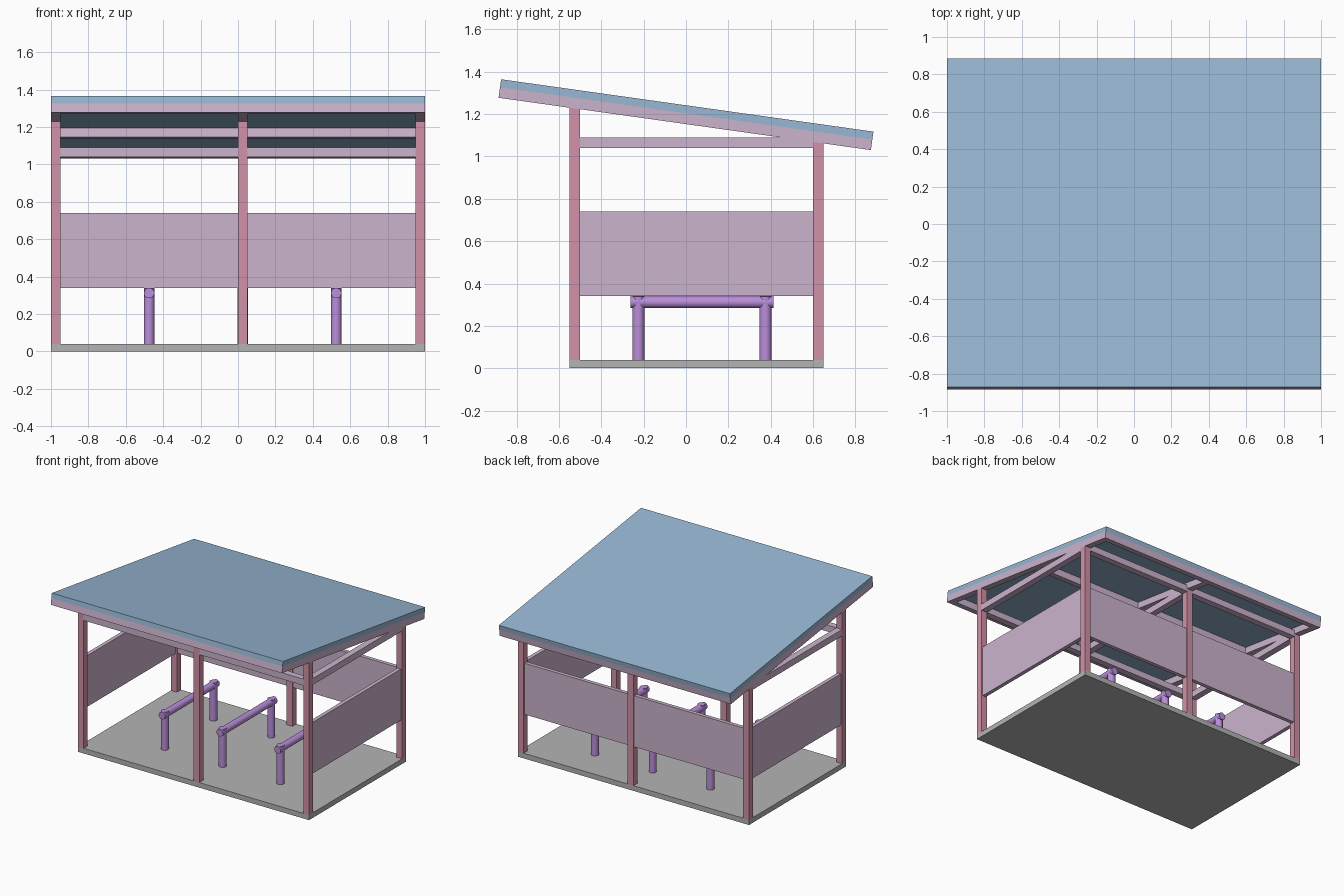
import bpy, bmesh, math
from mathutils import Matrix, Vector

cube = bpy.data.objects.get("Cube")
if cube:
    bpy.data.objects.remove(cube, do_unlink=True)


def material(name, srgb):
    lin = [((c / 255 + 0.055) / 1.055) ** 2.4 for c in srgb] + [1.0]
    m = bpy.data.materials.new(name)
    m.use_nodes = True
    m.diffuse_color = lin
    m.node_tree.nodes["Principled BSDF"].inputs["Base Color"].default_value = lin
    return m


ROOF = material("roof_blue", (152, 183, 211))
MAUVE = material("timber_mauve", (204, 180, 205))
PINK = material("post_pink", (208, 146, 168))
PURPLE = material("rack_purple", (186, 142, 218))
GREY = material("slab_grey", (180, 180, 180))

# Local frame of the pitched roof: y runs down the slope, z is its normal
PITCH = math.radians(8)
SLOPE = Matrix.Translation((0, -0.885, 1.277)) @ Matrix.Rotation(-PITCH, 4, 'X')
LENGTH = 1.775
BAYS = [(-0.95, 0), (0.05, 0.95)]
FRAMES = [(-1, -0.95), (0, 0.05), (0.95, 1)]
ROWS = [(-0.55, -0.5), (0.6, 0.65)]
BEAM = (1.04, 1.09)
PANEL = (0.34, 0.74)


def finish(name, bm, mat):
    me = bpy.data.meshes.new(name)
    bm.to_mesh(me)
    bm.free()
    me.materials.append(mat)
    ob = bpy.data.objects.new(name, me)
    bpy.context.collection.objects.link(ob)
    return ob


def box(name, xs, ys, zs, mat, frame=Matrix(), cut_to_roof=False):
    bm = bmesh.new()
    bmesh.ops.create_cube(bm, size=1)
    for v in bm.verts:
        p = Vector([r[0] if c < 0 else r[1] for c, r in zip(v.co, (xs, ys, zs))])
        if cut_to_roof and v.co.z > 0:
            p.z = 1.277 - math.tan(PITCH) * (p.y + 0.885)
        v.co = frame @ p
    return finish(name, bm, mat)


def tube(name, start, end, radius, mat):
    a, b = Vector(start), Vector(end)
    bm = bmesh.new()
    bmesh.ops.create_cone(bm, cap_ends=True, segments=20, radius1=radius,
                          radius2=radius, depth=(b - a).length)
    turn = (b - a).to_track_quat('Z', 'Y').to_matrix().to_4x4()
    bm.transform(Matrix.Translation((a + b) / 2) @ turn)
    for f in bm.faces:
        f.smooth = len(f.verts) == 4
    for e in bm.edges:
        e.smooth = all(f.smooth for f in e.link_faces)
    return finish(name, bm, mat)


def inset(span):
    return (span[0] + 0.01, span[1] - 0.01)


# Floor and roof sheet
box("floor_slab", (-1, 1), (-0.55, 0.65), (0, 0.04), GREY)
box("roof_sheet", (-1, 1), (0, LENGTH), (0.05, 0.088), ROOF, SLOPE)

# Frames: two posts, a rafter and a level tie
for xs in FRAMES:
    for ys in ROWS:
        box("post", xs, ys, (0.04, 1), PINK, cut_to_roof=True)
    box("rafter", xs, (0, LENGTH), (0, 0.05), MAUVE, SLOPE)
    box("tie_beam", xs, (-0.5, 0.6), BEAM, MAUVE)

# Purlins, level beams and back panels between frames
for xs in BAYS:
    for s in (0, 0.945, LENGTH - 0.05):
        box("purlin", xs, (s, s + 0.05), (0, 0.05), MAUVE, SLOPE)
    for ys in ROWS:
        box("wall_beam", xs, ys, BEAM, MAUVE)
    box("back_panel", xs, inset(ROWS[1]), PANEL, MAUVE)

# Side panels
for xs in (FRAMES[0], FRAMES[2]):
    box("side_panel", inset(xs), (-0.5, 0.6), PANEL, MAUVE)

# Parking rails
for x in (-0.475, 0.025, 0.525):
    for y in (-0.225, 0.375):
        tube("rail_leg", (x, y, 0.04), (x, y, 0.338), 0.028, PURPLE)
    tube("rail_bar", (x, -0.262, 0.312), (x, 0.413, 0.312), 0.028, PURPLE)
